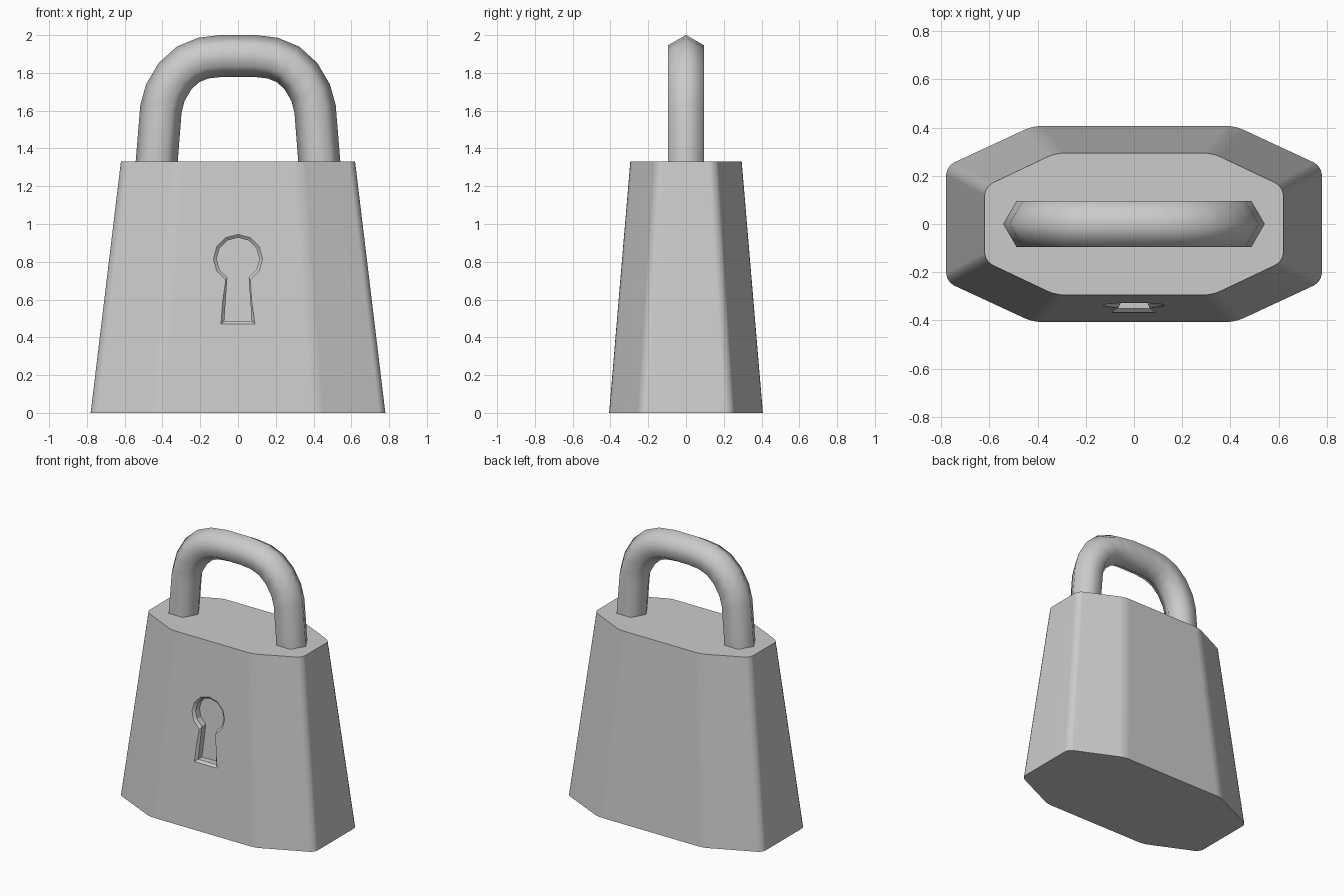
import bpy, bmesh, math
from mathutils import Vector

if "Cube" in bpy.data.objects:
    bpy.data.objects.remove(bpy.data.objects["Cube"], do_unlink=True)

metal = bpy.data.materials.new("grey metal")
metal.use_nodes = True
GREY = (0.6, 0.6, 0.6, 1)
metal.diffuse_color = GREY
metal.node_tree.nodes["Principled BSDF"].inputs["Base Color"].default_value = GREY


def loft(bm, rings):
    """Skin a list of equal-length closed rings and cap both ends."""
    loops = [[bm.verts.new(p) for p in ring] for ring in rings]
    n = len(loops[0])
    for a, b in zip(loops, loops[1:]):
        for i in range(n):
            j = (i + 1) % n
            bm.faces.new((a[i], a[j], b[j], b[i]))
    bm.faces.new(loops[0])
    bm.faces.new(loops[-1])
    bmesh.ops.recalc_face_normals(bm, faces=bm.faces)


def make_object(name, bm):
    mesh = bpy.data.meshes.new(name)
    bm.to_mesh(mesh)
    bm.free()
    mesh.materials.append(metal)
    obj = bpy.data.objects.new(name, mesh)
    bpy.context.collection.objects.link(obj)
    return obj


def activate(obj):
    bpy.ops.object.select_all(action='DESELECT')
    obj.select_set(True)
    bpy.context.view_layer.objects.active = obj


# Body: tapered octagonal block with softened upright edges
HEIGHT = 1.33


def octagon(x, y, flat_x, flat_y, z):
    quarter = [(x, flat_y), (flat_x, y)]
    half = quarter + [(-a, b) for a, b in reversed(quarter)]
    return [(a, b, z) for a, b in half + [(-a, -b) for a, b in half]]


bm = bmesh.new()
loft(bm, [octagon(0.78, 0.407, 0.42, 0.24, 0),
          octagon(0.62, 0.295, 0.325, 0.155, HEIGHT)])
upright = [e for e in bm.edges if abs(e.verts[0].co.z - e.verts[1].co.z) > 1]
bmesh.ops.bevel(bm, geom=upright, offset=0.035, segments=3, profile=0.5, affect='EDGES')
body = make_object("lock_body", bm)


# Keyhole: chamfered recess that follows the slope of the front
def keyhole(inset, depth):
    r = 0.13 - 0.017 * inset
    right = [(r * math.cos(math.radians(a)), 0.815 + r * math.sin(math.radians(a)))
             for a in range(60, -61, -30)]
    right.append((0.09 - 0.017 * inset, 0.47 + 0.015 * inset))
    outline = [(0, 0.815 + r)] + right + [(-x, z) for x, z in reversed(right)]
    slope = (0.407 - 0.295) / HEIGHT
    return [(x, -0.407 + slope * z + depth, z) for x, z in outline]


bm = bmesh.new()
loft(bm, [keyhole(-1, -0.015), keyhole(1, 0.015), keyhole(1, 0.06)])
cutter = make_object("keyhole_cutter", bm)
cutter.hide_render = True

activate(body)
cut = body.modifiers.new("keyhole", 'BOOLEAN')
cut.operation = 'DIFFERENCE'
cut.solver = 'EXACT'
cut.object = cutter
bpy.ops.object.modifier_apply(modifier=cut.name)
bpy.data.objects.remove(cutter, do_unlink=True)
bpy.ops.object.shade_smooth_by_angle(angle=math.radians(28))
weighted = body.modifiers.new("clean shading", 'WEIGHTED_NORMAL')
weighted.keep_sharp = True

# Shackle: hexagonal bar swept along a mirrored arch
side = [(0.432, 1.31), (0.408, 1.61), (0.385, 1.695), (0.333, 1.783),
        (0.265, 1.845), (0.185, 1.878), (0.085, 1.89)]
path = [Vector((x, 0, z)) for x, z in side]
path += [Vector((-p.x, 0, p.z)) for p in reversed(path)]
RADIUS = 0.111
rings = []
for i, p in enumerate(path):
    before, after = path[max(i - 1, 0)], path[min(i + 1, len(path) - 1)]
    into = (p - before).normalized()
    out = (after - p).normalized()
    tangent = (into + out).normalized()
    outward = Vector((tangent.z, 0, -tangent.x))
    angles = [math.radians(60 * k) for k in range(6)]
    rings.append([p + RADIUS * (outward * math.cos(a) + Vector((0, math.sin(a), 0)))
                  for a in angles])
bm = bmesh.new()
loft(bm, rings)
shackle = make_object("shackle", bm)
activate(shackle)
bpy.ops.object.shade_smooth_by_angle(angle=math.radians(75))
